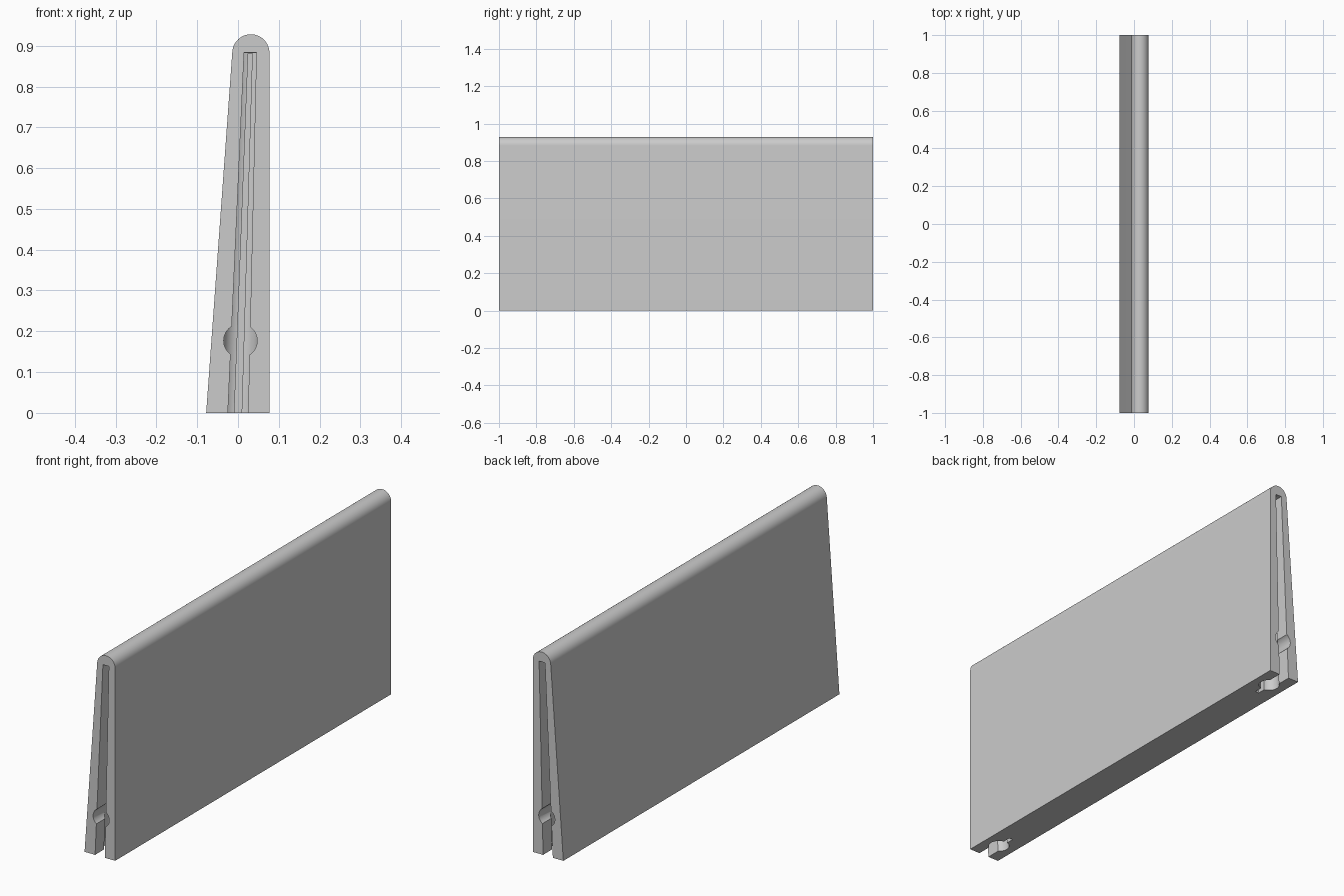
import bpy, bmesh, math
from mathutils import Matrix, Vector

cube = bpy.data.objects.get("Cube")
if cube:
    bpy.data.objects.remove(cube, do_unlink=True)

GREY = (0.6, 0.6, 0.6, 1)
mat = bpy.data.materials.new("plain grey")
mat.use_nodes = True
mat.diffuse_color = GREY
mat.node_tree.nodes["Principled BSDF"].inputs["Base Color"].default_value = GREY

LEAN = 0.034      # sideways drift of the slot per unit of height
SLOT_TOP = 0.883


def finish(name, bm):
    bmesh.ops.recalc_face_normals(bm, faces=bm.faces)
    me = bpy.data.meshes.new(name)
    bm.to_mesh(me)
    bm.free()
    ob = bpy.data.objects.new(name, me)
    bpy.context.collection.objects.link(ob)
    me.materials.append(mat)
    return ob


def extrude_profile(name, points, y0, y1):
    bm = bmesh.new()
    face = bm.faces.new([bm.verts.new((x, y0, z)) for x, z in points])
    ext = bmesh.ops.extrude_face_region(bm, geom=[face])
    verts = [v for v in ext["geom"] if isinstance(v, bmesh.types.BMVert)]
    bmesh.ops.translate(bm, verts=verts, vec=(0, y1 - y0, 0))
    return finish(name, bm)


def slot_profile(low, high, top):
    z0 = -0.02
    a, b = LEAN * z0, LEAN * top
    return [(a - low, z0), (a + low, z0), (b + high, top), (b - high, top)]


def cylinder(name, r1, r2, depth, matrix):
    bm = bmesh.new()
    bmesh.ops.create_cone(bm, cap_ends=True, segments=48, radius1=r1,
                          radius2=r2, depth=depth, matrix=matrix)
    return finish(name, bm)


def cut(target, cutter):
    mod = target.modifiers.new("cut", "BOOLEAN")
    mod.operation = "DIFFERENCE"
    mod.solver = "EXACT"
    mod.object = cutter
    bpy.context.view_layer.objects.active = target
    bpy.ops.object.modifier_apply(modifier=mod.name)
    bpy.data.objects.remove(cutter, do_unlink=True)


# Wedge body with a rounded top edge
cx, cz, r = 0.0315, 0.8825, 0.0455
arc = [(cx + r * math.cos(math.radians(a)), cz + r * math.sin(math.radians(a)))
       for a in [176 * i / 24 for i in range(25)]]
body = extrude_profile("wedge_body", [(-0.078, 0), (0.077, 0)] + arc, -1, 1)

# Matching recess at each end: slot, upright bore, narrow slit, round end hole
shear = Matrix.Identity(4)
shear[0][2] = LEAN
for s in (-1, 1):
    cut(body, extrude_profile("slot", slot_profile(0.025, 0.015, SLOT_TOP), s * 1.05, s * 0.9))
    bore_top = SLOT_TOP - 0.001
    place = shear @ Matrix.Translation((0, s * 0.9, (bore_top - 0.02) / 2))
    cut(body, cylinder("bore", 0.044, 0.036, bore_top + 0.02, place))
    cut(body, extrude_profile("slit", slot_profile(0.009, 0.005, SLOT_TOP - 0.002),
                              s * 0.9, s * 0.82))
    turn = Matrix.Translation((0.006, s * 0.98, 0.177)) @ Matrix.Rotation(math.pi / 2, 4, "X")
    cut(body, cylinder("end_hole", 0.041, 0.041, 0.16, turn))

for ob in bpy.context.selected_objects:
    ob.select_set(False)
body.select_set(True)
bpy.context.view_layer.objects.active = body
bpy.ops.object.shade_smooth_by_angle(angle=math.radians(30))
